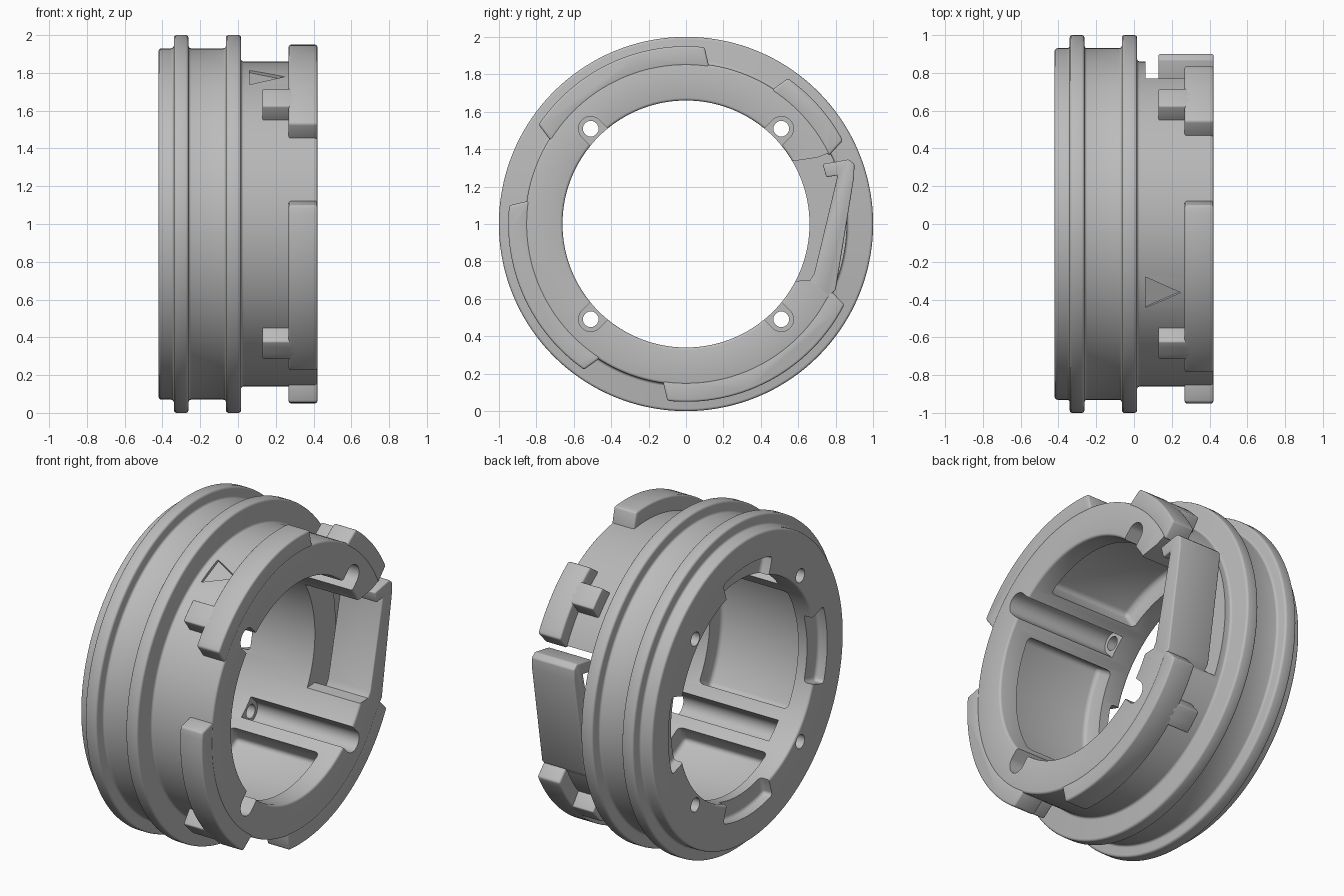
import bpy, bmesh
from math import radians, sin, cos, pi
from mathutils import Vector

cube = bpy.data.objects.get("Cube")
if cube:
    bpy.data.objects.remove(cube, do_unlink=True)

grey = bpy.data.materials.new("matte grey")
grey.use_nodes = True
colour = (0.5, 0.5, 0.5, 1)
grey.diffuse_color = colour
grey.node_tree.nodes["Principled BSDF"].inputs["Base Color"].default_value = colour

AXIS_Z = 1.0


def add_object(name, bm):
    bmesh.ops.recalc_face_normals(bm, faces=bm.faces)
    mesh = bpy.data.meshes.new(name)
    bm.to_mesh(mesh)
    bm.free()
    mesh.materials.append(grey)
    obj = bpy.data.objects.new(name, mesh)
    bpy.context.collection.objects.link(obj)
    return obj


def bake(obj):
    """Turn the modifier stack into plain mesh."""
    bpy.context.view_layer.update()
    graph = bpy.context.evaluated_depsgraph_get()
    mesh = bpy.data.meshes.new_from_object(obj.evaluated_get(graph))
    obj.modifiers.clear()
    obj.data = mesh


def round_edges(obj, width, segments=3):
    mod = obj.modifiers.new("round", "BEVEL")
    mod.width = width
    mod.segments = segments
    mod.limit_method = "ANGLE"
    mod.angle_limit = radians(35)
    bake(obj)


def prism(name, outline, x0, x1, bevel=0):
    """Extrude an outline of (y, height from axis) points along x."""
    bm = bmesh.new()
    base = bm.faces.new([bm.verts.new((x0, y, z + AXIS_Z)) for y, z in outline])
    top = bmesh.ops.extrude_face_region(bm, geom=[base])["geom"]
    bmesh.ops.translate(bm, vec=(x1 - x0, 0, 0),
                        verts=[v for v in top if isinstance(v, bmesh.types.BMVert)])
    obj = add_object(name, bm)
    if bevel:
        round_edges(obj, bevel)
    return obj


def polar(r, degrees):
    return r * cos(radians(degrees)), r * sin(radians(degrees))


def arc(r, a0, a1):
    n = max(2, round(abs(a1 - a0) / 2.5))
    return [polar(r, a0 + (a1 - a0) * i / n) for i in range(n + 1)]


def sector(r0, r1, a0, a1, flare=0):
    return arc(r1, a0, a1) + arc(r0, a1 + flare, a0 - flare)


def cut(target, cutter):
    mod = target.modifiers.new("cut", "BOOLEAN")
    mod.operation = "DIFFERENCE"
    mod.solver = "EXACT"
    mod.object = cutter
    bake(target)
    bpy.data.objects.remove(cutter, do_unlink=True)


# Ribbed ring, turned about the x axis
profile = [(-0.42, 0.66), (-0.42, 0.93), (-0.34, 0.93), (-0.34, 1.0), (-0.262, 1.0),
           (-0.262, 0.93), (-0.064, 0.93), (-0.064, 1.0), (0.016, 1.0), (0.016, 0.86),
           (0.42, 0.86), (0.42, 0.66)]
STEPS = 144
bm = bmesh.new()
rings = []
for i in range(STEPS):
    a = 2 * pi * i / STEPS
    rings.append([bm.verts.new((x, r * cos(a), r * sin(a) + AXIS_Z)) for x, r in profile])
for i, ring in enumerate(rings):
    after = rings[(i + 1) % STEPS]
    for j in range(len(profile)):
        k = (j + 1) % len(profile)
        bm.faces.new((ring[j], ring[k], after[k], after[j]))
body = add_object("ribbed_ring", bm)
round_edges(body, 0.014)

# Screw channels and through holes on the diagonals
for a in (45, 135, 225, 315):
    cy, cz = polar(0.72, a)
    end = [(cy + u, cz + v) for u, v in arc(0.065, a - 90, a + 90)]
    iy, iz = polar(-0.15, a)
    outline = end + [(end[-1][0] + iy, end[-1][1] + iz), (end[0][0] + iy, end[0][1] + iz)]
    cut(body, prism("channel_cutter", outline, -0.27, 0.6))
    hole = [(cy + 0.042 * cos(t * pi / 12), cz + 0.042 * sin(t * pi / 12)) for t in range(24)]
    cut(body, prism("hole_cutter", hole, -0.6, 0.1))

# Rounded pockets in the bore, and shallow slots in the rear face
for a in (90, 180, 270):
    cut(body, prism("pocket_cutter", sector(0.58, 0.78, a - 33, a + 33), -0.3, 0.3, 0.03))
for a in (0, 90, 180, 270):
    cut(body, prism("slot_cutter", sector(0.58, 0.77, a - 18, a + 18), -0.6, -0.36, 0.02))

# Opening around the spring arm
opening = [(0.5, -0.31), (0.66, -0.3), (0.77, -0.385), (1.1, -0.45), (1.1, 0.51),
           (0.85, 0.415), (0.70, 0.355), (0.5, 0.325)]
cut(body, prism("opening_cutter", opening, 0.06, 0.6))

# Engraved arrow on the upper front of the sleeve
out = Vector((0, *polar(1, 115)))
side = Vector((0, *polar(1, 205)))
centre = Vector((0, 0, AXIS_Z))
bm = bmesh.new()
low, high = [[bm.verts.new(centre + out * d + side * s + Vector((x, 0, 0)))
              for x, s in ((0.06, -0.09), (0.06, 0.09), (0.248, 0))] for d in (0.842, 0.95)]
bm.faces.new(low)
bm.faces.new(high)
for i in range(3):
    j = (i + 1) % 3
    bm.faces.new((low[i], low[j], high[j], high[i]))
cut(body, add_object("arrow_cutter", bm))

parts = [body]

# Bayonet teeth on the rim, each with a small tab behind it
teeth = {"upper_front": (84, 146, 135), "upper_back": (28, 55, 45),
         "lower_back": (-96, -27, -45), "lower_front": (174, 235, 225)}
for name, (a0, a1, tab) in teeth.items():
    parts.append(prism(name + "_tooth", sector(0.845, 0.95, a0, a1, 2.5), 0.268, 0.42, 0.012))
    parts.append(prism(name + "_tab", sector(0.845, 0.95, tab - 4, tab + 4, 1.5), 0.13, 0.3, 0.008))

# Spring arm with a hooked tip
arm = [(0.62, -0.36), (0.6, -0.315), (0.66, -0.305), (0.685, -0.265), (0.81, 0.26), (0.75, 0.25),
       (0.73, 0.32), (0.87, 0.345), (0.9, 0.32), (0.898, 0.25), (0.80, -0.35), (0.74, -0.42)]
parts.append(prism("spring_arm", arm, 0.13, 0.42, 0.008))

bpy.ops.object.select_all(action="DESELECT")
for part in parts:
    part.select_set(True)
bpy.context.view_layer.objects.active = body
bpy.ops.object.shade_smooth_by_angle(angle=radians(35))
